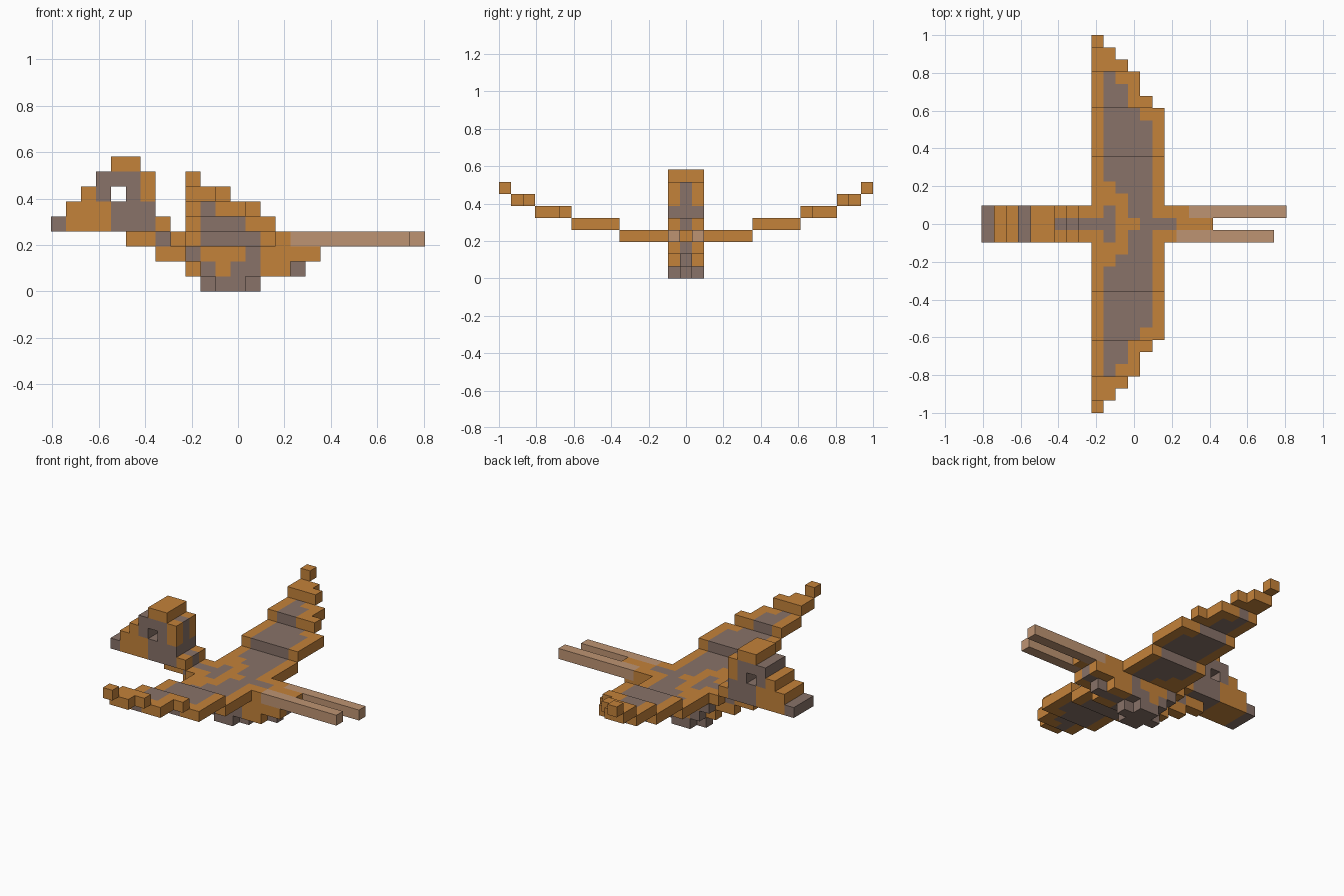
import bpy, bmesh

cube = bpy.data.objects.get("Cube")
if cube:
    bpy.data.objects.remove(cube, do_unlink=True)

U = 2 / 31  # edge of one block


def make_material(name, rgb):
    mat = bpy.data.materials.new(name)
    mat.use_nodes = True
    mat.diffuse_color = (*rgb, 1)
    mat.node_tree.nodes["Principled BSDF"].inputs["Base Color"].default_value = (*rgb, 1)
    return mat


MATERIALS = [make_material("orange_feathers", (0.552, 0.223, 0.042)),
             make_material("grey_brown_feathers", (0.246, 0.168, 0.138)),
             make_material("pale_tan_tail", (0.515, 0.296, 0.171))]
COLOURS = "OGT"  # orange, grey, tan; a dot is an empty block


def blocks(rows):
    """Rows (height, offsets across the body, first block along x, colours) to blocks."""
    return {(start + n, j, k): COLOURS.index(c)
            for k, across, start, text in rows for j in across
            for n, c in enumerate(text) if c != "."}


MID, SIDES, ALL = (0,), (-1, 1), (-1, 0, 1)

# Head with an open eye socket and stepped beak
head = [(8, ALL, 4, "OO"),
        (7, SIDES, 3, "GGGO"), (7, MID, 3, "GGGG"),
        (6, SIDES, 2, "OG.GO"), (6, MID, 2, "OG.GG"),
        (5, ALL, 1, "OOOGGG"),
        (4, SIDES, 0, "GOOOGGGO"), (4, MID, 0, "GOOOGGGG")]

# Throat and neck joining head to body
neck = [(3, MID, 5, "OOG"), (2, MID, 7, "OO")]

# Back, flanks and belly
body = [(3, SIDES, 8, "OOGOGGOO"), (3, MID, 8, "GGGOOGGGOOO"),
        (2, SIDES, 9, "GOOOGOOOO"), (2, MID, 9, "GOOOGGGGG"),
        (1, SIDES, 10, "GOGGOO"), (1, MID, 9, "OGOGGGGG")]

feet = [(0, MID, 10, "GGGG"), (0, SIDES, 11, "GG")]

# Two long tail feathers, one block out of step
right_tail_feather = [(3, (-1,), 16, "T" * 8)]
left_tail_feather = [(3, (1,), 16, "O" + "T" * 8)]

# Wing strips from root to tip: height, distances from centre, colours
WING = [(3, (2,), "OOOGGO"), (3, (3,), "OOGGGO"), (3, (4, 5), "OGGGGO"),
        (4, (6, 7, 8), "OGGGGO"), (4, (9,), "OGGGOO"),
        (5, (10,), "OGGOO"), (5, (11,), "OGGO"), (5, (12,), "OGOO"),
        (6, (13,), "OOO"), (6, (14,), "OO"), (7, (15,), "O")]


def wing(side):
    return [(k, tuple(side * d for d in dist), 9, text) for k, dist, text in WING]


parts = {"head": head, "neck": neck, "body": body, "feet": feet,
         "left_tail_feather": left_tail_feather,
         "right_tail_feather": right_tail_feather,
         "left_wing": wing(1), "right_wing": wing(-1)}
parts = {name: blocks(rows) for name, rows in parts.items()}
filled = set().union(*parts.values())


def build(name, cells):
    """Skin the blocks with outer faces only, then merge flat areas of one colour."""
    bm = bmesh.new()
    corners = {}

    def corner(p):
        if p not in corners:
            corners[p] = bm.verts.new(((p[0] - 12.5) * U, (p[1] - 0.5) * U, p[2] * U))
        return corners[p]

    for cell, colour in cells.items():
        for axis in range(3):
            a, b = (axis + 1) % 3, (axis + 2) % 3
            for step in (0, 1):
                beside = list(cell)
                beside[axis] += 2 * step - 1
                if tuple(beside) in filled:
                    continue
                quad = []
                for da, db in ((0, 0), (1, 0), (1, 1), (0, 1)):
                    p = list(cell)
                    p[axis] += step
                    p[a] += da
                    p[b] += db
                    quad.append(corner(tuple(p)))
                face = bm.faces.new(quad if step else quad[::-1])
                face.material_index = colour
    bmesh.ops.dissolve_limit(bm, angle_limit=0.01, verts=bm.verts[:],
                             edges=bm.edges[:], delimit={'MATERIAL'})
    mesh = bpy.data.meshes.new(name)
    for mat in MATERIALS:
        mesh.materials.append(mat)
    bm.to_mesh(mesh)
    bm.free()
    obj = bpy.data.objects.new(name, mesh)
    bpy.context.scene.collection.objects.link(obj)


for part_name, part_cells in parts.items():
    build(part_name, part_cells)
